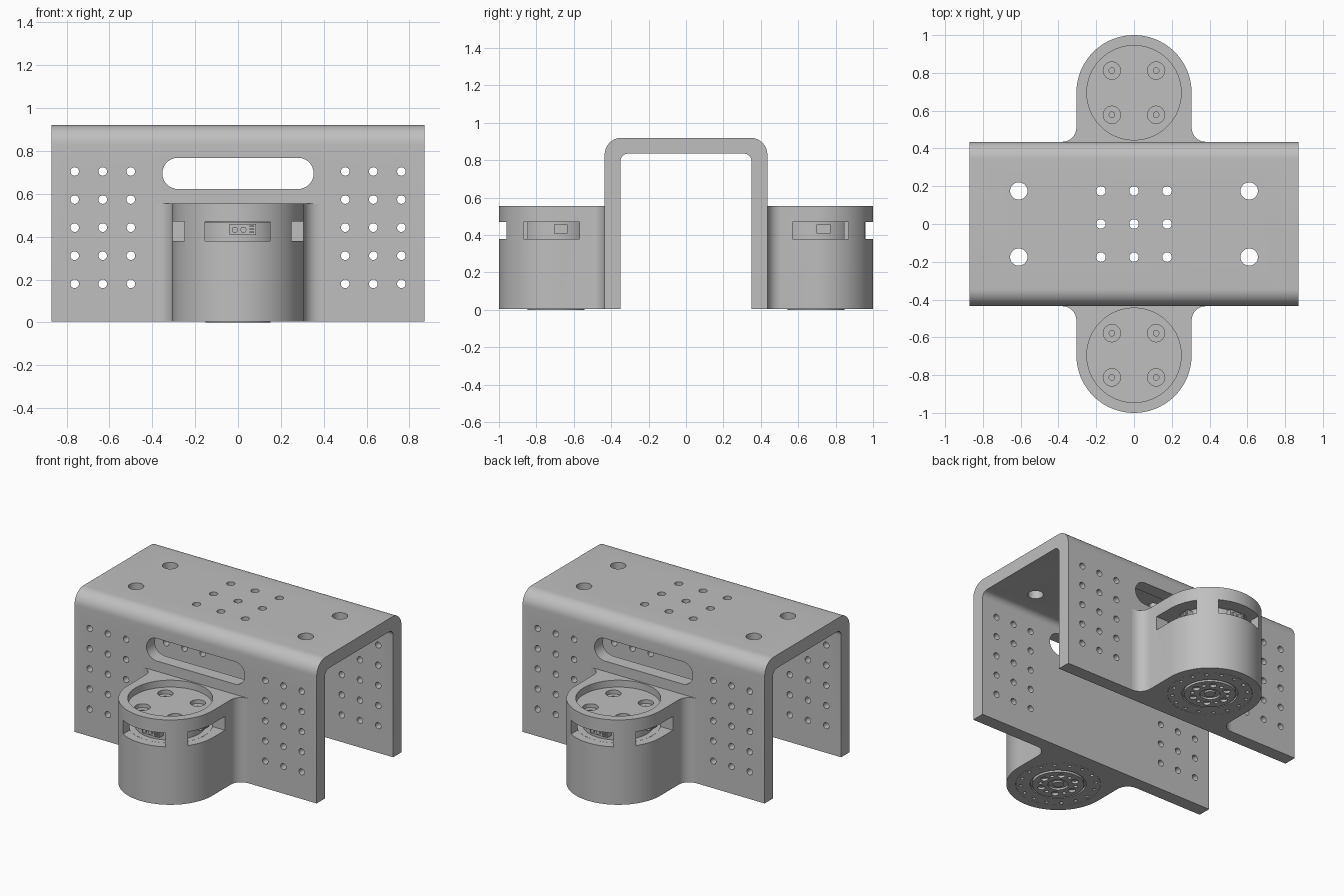
import bpy, bmesh
from math import pi, sin, cos, radians
from mathutils import Matrix, Vector

cube = bpy.data.objects.get("Cube")
if cube:
    bpy.data.objects.remove(cube)

metal = bpy.data.materials.new("plain grey metal")
GREY = (0.52, 0.52, 0.52, 1)
metal.diffuse_color = GREY
metal.use_nodes = True
metal.node_tree.nodes["Principled BSDF"].inputs["Base Color"].default_value = GREY

ALONG_X = Matrix(((0, 0, 1), (1, 0, 0), (0, 1, 0))).to_4x4()
ALONG_Y = Matrix.Rotation(pi / 2, 4, "X")
BASE = 0.004                      # bracket underside, just above the hub face


def arc(cx, cy, r, start, end, steps):
    angles = [radians(start + (end - start) * i / steps) for i in range(steps + 1)]
    return [(cx + r * cos(a), cy + r * sin(a)) for a in angles]


def prism(bm, points, low, high, matrix=Matrix()):
    bottom = [bm.verts.new(matrix @ Vector((x, y, low))) for x, y in points]
    top = [bm.verts.new(matrix @ Vector((x, y, high))) for x, y in points]
    bm.faces.new(bottom[::-1])
    bm.faces.new(top)
    n = len(points)
    for i in range(n):
        j = (i + 1) % n
        bm.faces.new((bottom[i], bottom[j], top[j], top[i]))


def cylinder(bm, x, y, r, low, high, sides=24, matrix=Matrix()):
    prism(bm, arc(x, y, r, 0, 360 - 360 / sides, sides - 1), low, high, matrix)


def box(bm, x0, x1, y0, y1, z0, z1):
    prism(bm, [(x0, y0), (x1, y0), (x1, y1), (x0, y1)], z0, z1)


def make(name, bm):
    bmesh.ops.recalc_face_normals(bm, faces=bm.faces)
    mesh = bpy.data.meshes.new(name)
    bm.to_mesh(mesh)
    bm.free()
    mesh.materials.append(metal)
    obj = bpy.data.objects.new(name, mesh)
    bpy.context.collection.objects.link(obj)
    return obj


def cut(obj, cutter_bm):
    cutter = make("cutter", cutter_bm)
    cutter.hide_render = True
    mod = obj.modifiers.new("holes", "BOOLEAN")
    mod.operation, mod.solver, mod.object = "DIFFERENCE", "EXACT", cutter
    bpy.context.view_layer.update()
    graph = bpy.context.evaluated_depsgraph_get()
    mesh = bpy.data.meshes.new_from_object(obj.evaluated_get(graph))
    obj.modifiers.clear()
    obj.data = mesh
    bpy.data.objects.remove(cutter)


def smooth(obj):
    bpy.ops.object.select_all(action="DESELECT")
    obj.select_set(True)
    bpy.context.view_layer.objects.active = obj
    bpy.ops.object.shade_smooth_by_angle(angle=radians(30))


# Channel bracket: U profile run along x
bm = bmesh.new()
profile = [(0.435, BASE)] + arc(0.345, 0.83, 0.09, 0, 90, 10)
profile += arc(-0.345, 0.83, 0.09, 90, 180, 10) + [(-0.435, BASE), (-0.35, BASE)]
profile += arc(-0.31, 0.795, 0.04, 180, 90, 8) + arc(0.31, 0.795, 0.04, 90, 0, 8)
profile += [(0.35, BASE)]
prism(bm, profile, -0.87, 0.87, ALONG_X)
channel = make("channel_bracket", bm)

# Channel holes: side grids, hand slots, top grid and large bolt holes
bm = bmesh.new()
for side in (-1, 1):
    for col in range(3):
        for row in range(5):
            cylinder(bm, side * (0.5 + 0.131 * col), 0.18 + 0.131 * row, 0.02, -0.6, 0.6, 20, ALONG_Y)
    for y in (-0.175, 0.175):
        cylinder(bm, side * 0.61, y, 0.046, 0.7, 1.1, 32)
for x in (-0.175, 0, 0.175):
    for y in (-0.175, 0, 0.175):
        cylinder(bm, x, y, 0.025, 0.7, 1.1)
slot = arc(0.28, 0.695, 0.073, -90, 90, 14) + arc(-0.28, 0.695, 0.073, 90, 270, 14)
prism(bm, slot, -0.6, 0.6, ALONG_Y)
cut(channel, bm)
smooth(channel)

# Motor housing: rounded pod that flares into the channel wall
bm = bmesh.new()
outline = arc(0.38, 0.185, 0.075, 90, 180, 8) + arc(0, 0, 0.305, 0, -180, 40)
outline += arc(-0.38, 0.185, 0.075, 0, 90, 8)
prism(bm, outline, BASE, 0.555)
housing = make("front_motor_housing", bm)

# Housing cuts: top recess, motor bore, windows, counterbored screw holes
SCREWS = [(x, y) for x in (-0.117, 0.117) for y in (-0.117, 0.117)]
bm = bmesh.new()
cylinder(bm, 0, 0, 0.25, 0.51, 0.7, 64)
cylinder(bm, 0, 0, 0.25, -0.1, 0.47, 64)
cut(housing, bm)
bm = bmesh.new()
box(bm, -0.155, 0.15, -0.4, -0.185, 0.38, 0.47)
for side in (-1, 1):
    box(bm, *sorted((side * 0.2, side * 0.4)), -0.175, 0.125, 0.38, 0.47)
for x, y in SCREWS:
    cylinder(bm, x, y, 0.046, 0.485, 0.6)
cut(housing, bm)
bm = bmesh.new()
for x, y in SCREWS:
    cylinder(bm, x, y, 0.015, 0.4, 0.6, 16)
cut(housing, bm)
smooth(housing)

# Motor: body, narrower rear section and output disc
bm = bmesh.new()
cylinder(bm, 0, 0, 0.249, BASE, 0.38, 64)
motor = make("front_motor_body", bm)
bm = bmesh.new()
cylinder(bm, 0, 0, 0.165, -0.1, 0.02, 48)
for i in range(16):
    a = 2 * pi * i / 16
    cylinder(bm, 0.222 * cos(a), 0.222 * sin(a), 0.011, -0.1, 0.025, 12)
cut(motor, bm)
bm = bmesh.new()
cylinder(bm, 0, 0, 0.21, 0.38, 0.469, 48)
rear = make("front_motor_rear", bm)

bm = bmesh.new()
cylinder(bm, 0, 0, 0.152, 0, 0.02, 48)
disc = make("front_output_disc", bm)
bm = bmesh.new()
for i in range(12):
    a = 2 * pi * i / 12
    cylinder(bm, 0.105 * cos(a), 0.105 * sin(a), 0.012 if i % 2 else 0.022, -0.1, 0.015, 16)
cylinder(bm, 0, 0, 0.06, -0.1, 0.012, 32)
cut(disc, bm)
bm = bmesh.new()
cylinder(bm, 0, 0, 0.032, 0.001, 0.015, 24)
hub = make("front_output_hub", bm)

# Connectors seen through the windows
bm = bmesh.new()
box(bm, -0.04, 0.085, -0.235, -0.19, 0.408, 0.46)
for x in (-0.015, 0.025):
    cylinder(bm, x, 0.432, 0.014, 0.235, 0.245, 16, ALONG_Y)
for z in (0.42, 0.434, 0.448):
    box(bm, 0.053, 0.075, -0.245, -0.235, z - 0.004, z + 0.004)
for side, y in ((1, 0.025), (-1, -0.04)):
    box(bm, *sorted((side * 0.19, side * 0.235)), y - 0.037, y + 0.037, 0.408, 0.455)
    for k in (-1, 0, 1):
        box(bm, *sorted((side * 0.235, side * 0.243)), y + 0.02 * k - 0.006, y + 0.02 * k + 0.006, 0.42, 0.445)
connectors = make("front_connectors", bm)

# Place the front motor group and a turned copy at the back
for part in (housing, motor, rear, disc, hub, connectors):
    smooth(part)
    part.location.y = -0.695
    twin = bpy.data.objects.new(part.name.replace("front", "back"), part.data)
    twin.location.y = 0.695
    twin.rotation_euler.z = pi
    bpy.context.collection.objects.link(twin)
